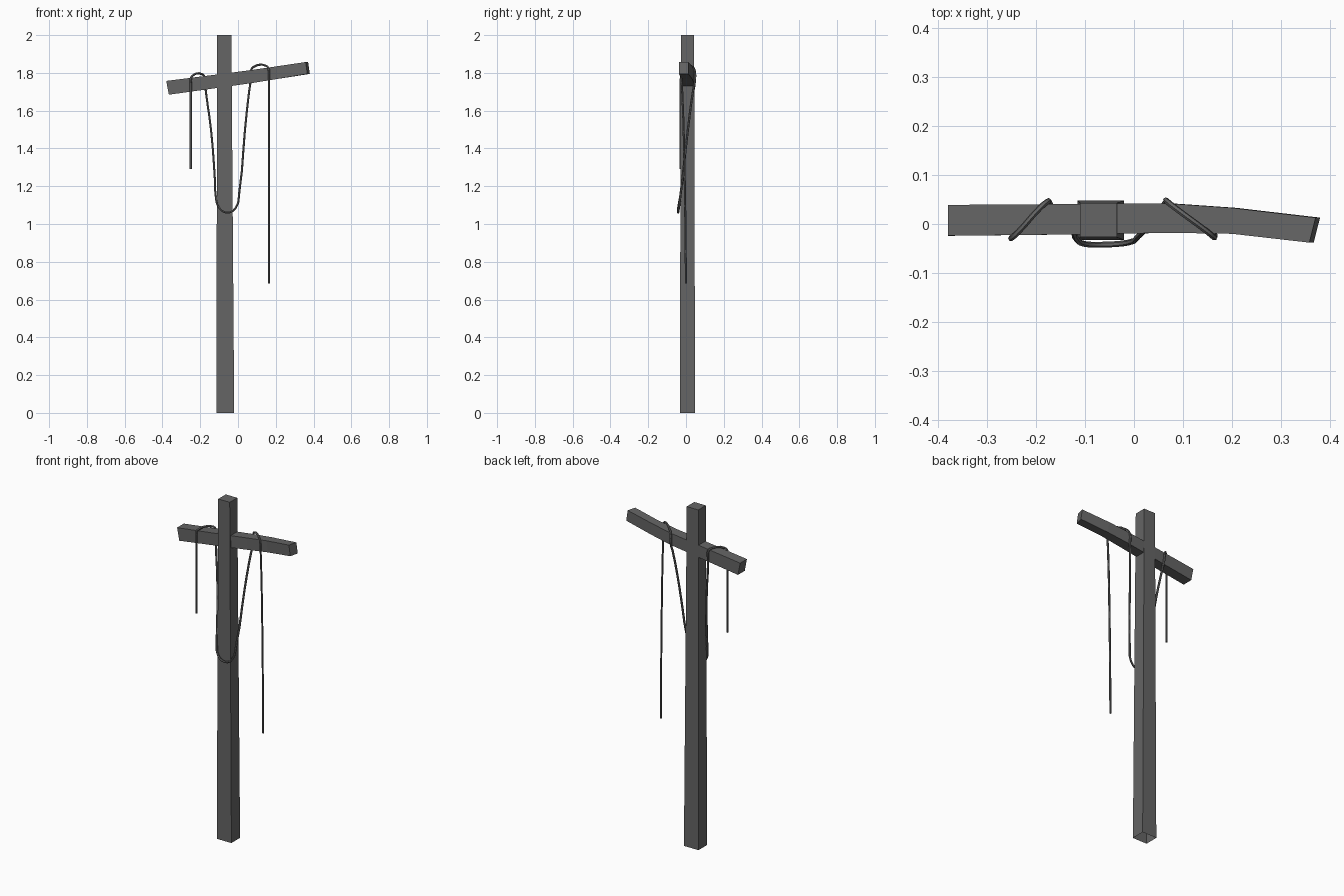
import bpy
import bmesh

cube = bpy.data.objects.get("Cube")
if cube:
    bpy.data.objects.remove(cube, do_unlink=True)


def make_material(name, value):
    mat = bpy.data.materials.new(name)
    mat.use_nodes = True
    colour = (value, value, value, 1)
    mat.diffuse_color = colour
    mat.node_tree.nodes["Principled BSDF"].inputs["Base Color"].default_value = colour
    return mat


grey = make_material("dark grey", 0.13)


def loft(name, sections, open_start=False):
    """Join four-cornered sections into a squared timber."""
    bm = bmesh.new()
    rings = [[bm.verts.new(corner) for corner in ring] for ring in sections]
    for a, b in zip(rings, rings[1:]):
        for i in range(4):
            j = (i + 1) % 4
            bm.faces.new((a[i], a[j], b[j], b[i]))
    if not open_start:
        bm.faces.new(rings[0][::-1])
    bm.faces.new(rings[-1])
    bmesh.ops.recalc_face_normals(bm, faces=bm.faces)
    mesh = bpy.data.meshes.new(name)
    bm.to_mesh(mesh)
    bm.free()
    mesh.materials.append(grey)
    obj = bpy.data.objects.new(name, mesh)
    bpy.context.collection.objects.link(obj)
    return obj


def post_section(left, right, front, back, z):
    return [(left, front, z), (right, front, z), (right, back, z), (left, back, z)]


def beam_section(x, front, back, z, height, lean=0, skew=0):
    """Upright section; lean shifts the lower edge, skew shifts the back edge."""
    h = height / 2
    return [(x, front, z + h), (x + skew, back, z + h),
            (x + skew + lean, back, z - h), (x + lean, front, z - h)]


# Tapered upright with an open foot
loft("post", [post_section(-.115, -.02, -.033, .048, 0),
              post_section(-.11, -.035, -.027, .043, 2)], open_start=True)

# Tilted crossbeam, bending forward at one end
loft("crossbeam", [beam_section(-.38, -.024, .039, 1.721, .073, lean=.014),
                   beam_section(-.1, -.021, .041, 1.758, .07, lean=.01),
                   beam_section(.07, -.018, .042, 1.781, .068, lean=.01),
                   beam_section(.2, -.02, .033, 1.801, .066, lean=.009),
                   beam_section(.358, -.038, .013, 1.826, .063, lean=.009, skew=.013)])

# Rope draped over both arms, with a slack loop in front of the post
path = [
    (-.25, -.028, 1.29), (-.25, -.028, 1.74), (-.25, -.028, 1.77),
    (-.24, -.02, 1.786), (-.19, .035, 1.793), (-.178, .045, 1.78),
    (-.174, .045, 1.74), (-.17, .038, 1.7), (-.143, .012, 1.5),
    (-.122, -.02, 1.23), (-.118, -.03, 1.15), (-.1, -.041, 1.085),
    (-.055, -.042, 1.06), (-.012, -.038, 1.085), (.007, -.027, 1.17),
    (.037, .01, 1.5), (.06, .038, 1.71), (.066, .046, 1.75),
    (.068, .046, 1.81), (.08, .036, 1.83), (.15, -.016, 1.837),
    (.162, -.026, 1.82), (.164, -.025, 1.78), (.164, -.02, 1.7),
    (.164, -.008, 1.3), (.164, 0, .685),
]
curve = bpy.data.curves.new("rope", "CURVE")
curve.dimensions = "3D"
curve.resolution_u = 3
curve.bevel_depth = .006
curve.bevel_resolution = 1
curve.use_fill_caps = True
spline = curve.splines.new("BEZIER")
spline.bezier_points.add(len(path) - 1)
for point, co in zip(spline.bezier_points, path):
    point.co = co
    point.handle_left_type = point.handle_right_type = "AUTO"
curve.materials.append(grey)
rope = bpy.data.objects.new("rope", curve)
bpy.context.collection.objects.link(rope)

bpy.ops.object.select_all(action="DESELECT")
rope.select_set(True)
bpy.context.view_layer.objects.active = rope
bpy.ops.object.convert(target="MESH")
bpy.ops.object.shade_smooth_by_angle()
